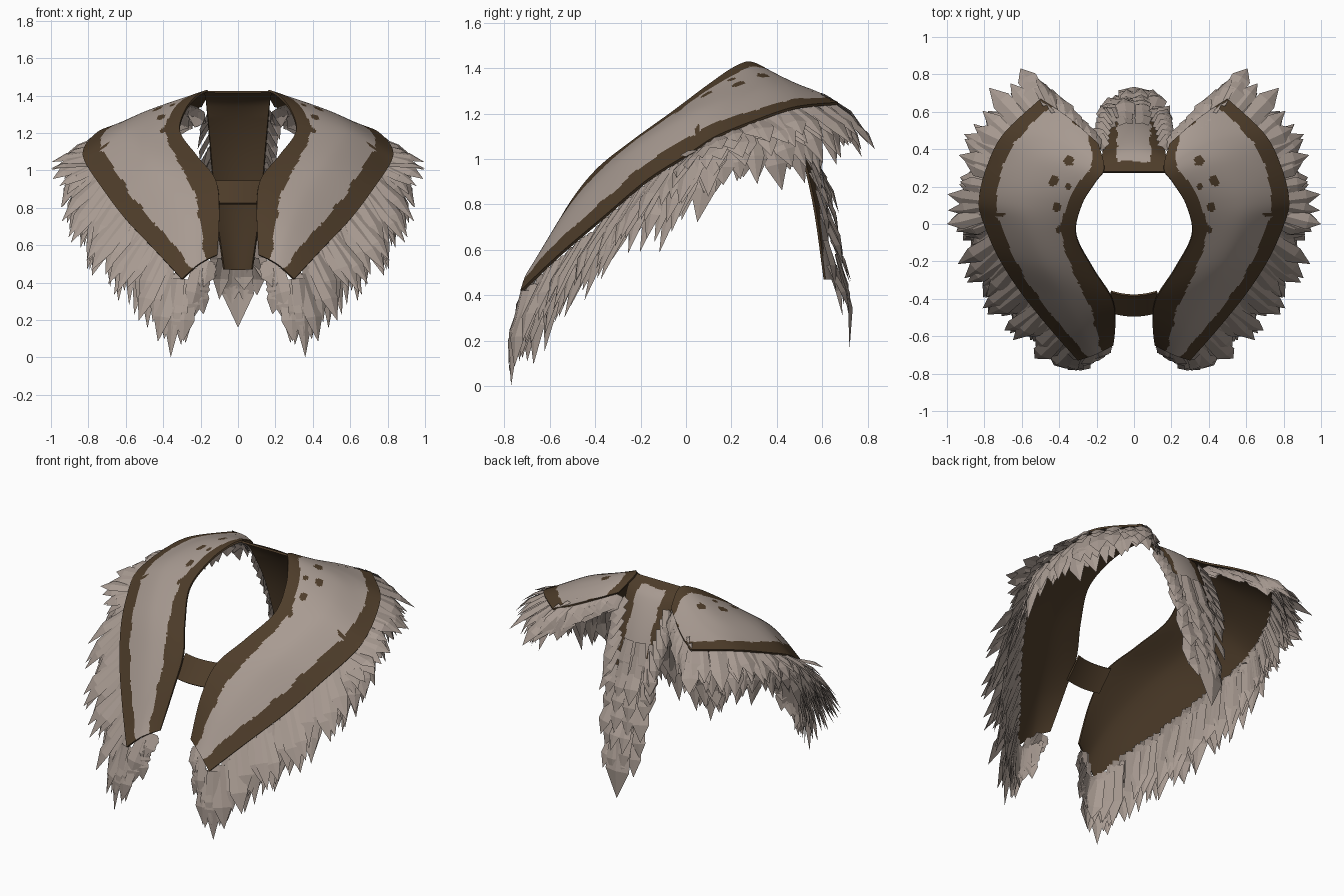
import bpy, bmesh, math, random
from mathutils import Vector, noise

random.seed(4)
cube = bpy.data.objects.get("Cube")
if cube:
    bpy.data.objects.remove(cube, do_unlink=True)


def material(name, rgb):
    mat = bpy.data.materials.new(name)
    mat.use_nodes = True
    mat.diffuse_color = (*rgb, 1)
    mat.node_tree.nodes["Principled BSDF"].inputs["Base Color"].default_value = (*rgb, 1)
    return mat


HIDE = material("pale hide", (0.39, 0.325, 0.285))
LEATHER = material("brown leather", (0.076, 0.046, 0.023))


def spline(points, t):
    """Smooth curve through the points, t from 0 to 1."""
    last = len(points) - 1
    s = min(max(t, 0), 1) * last
    i = min(int(s), last - 1)
    f = s - i
    a, b, c, d = (Vector(points[min(max(k, 0), last)]) for k in range(i - 1, i + 3))
    return b + 0.5 * f * (c - a + f * (2*a - 5*b + 4*c - d + f * (3*(b - c) + d - a)))


def finish(name, bm, mirror=False, thickness=0, smooth=False):
    mesh = bpy.data.meshes.new(name)
    bm.to_mesh(mesh)
    bm.free()
    mesh.materials.append(HIDE)
    mesh.materials.append(LEATHER)
    obj = bpy.data.objects.new(name, mesh)
    bpy.context.collection.objects.link(obj)
    bpy.ops.object.select_all(action="DESELECT")
    obj.select_set(True)
    bpy.context.view_layer.objects.active = obj
    if mirror:
        mod = obj.modifiers.new("mirror", "MIRROR")
        mod.use_mirror_merge = False
        bpy.ops.object.modifier_apply(modifier="mirror")
    if thickness:
        mod = obj.modifiers.new("lining", "SOLIDIFY")
        mod.thickness = thickness
        mod.material_offset = mod.material_offset_rim = 1
        bpy.ops.object.modifier_apply(modifier="lining")
    if smooth:
        bpy.ops.object.shade_smooth_by_angle(angle=math.radians(40))


def sheet(name, surface, is_leather, nu, nv, mirror=False):
    """Grid of quads over surface(u, v), coloured by a rule, with a leather lining."""
    bm = bmesh.new()
    rows = [[bm.verts.new(surface(i / nu, j / nv)) for i in range(nu + 1)] for j in range(nv + 1)]
    for j in range(nv):
        for i in range(nu):
            face = bm.faces.new((rows[j][i], rows[j][i+1], rows[j+1][i+1], rows[j+1][i]))
            face.material_index = int(is_leather((i + .5) / nu, (j + .5) / nv))
    finish(name, bm, mirror, 0.012, True)


# Shoulder panels: neck edge, crest and outer edge, running front to back
NECK = [(.11, -.65, .55), (.10, -.53, .78), (.12, -.4, .95), (.22, -.24, 1.08), (.31, -.06, 1.21),
        (.28, .1, 1.33), (.21, .22, 1.41), (.16, .3, 1.425), (.19, .43, 1.35)]
CREST = [(.21, -.7, .5), (.28, -.56, .71), (.37, -.4, .89), (.48, -.22, 1.05), (.57, -.01, 1.18),
         (.58, .14, 1.25), (.51, .32, 1.31), (.43, .44, 1.325), (.35, .57, 1.3)]
OUTER = [(.3, -.73, .42), (.45, -.56, .58), (.61, -.36, .75), (.73, -.17, .91), (.81, .02, 1.03),
         (.83, .13, 1.1), (.79, .3, 1.17), (.7, .48, 1.23), (.5, .67, 1.25)]
SPOTS = [(.35, .34, .027), (.43, .23, .027), (.35, .2, .016), (.41, .09, .024), (.40, -.03, .018)]


def panel_point(u, v):
    return spline([spline(edge, v) for edge in (NECK, CREST, OUTER)], u)


def panel_leather(u, v):
    p = panel_point(u, v)
    ragged = noise.noise(p * 11) * 0.018 + noise.noise(p * 40) * 0.005
    if (p - spline(OUTER, v)).length < 0.08 + 0.035 * math.sin(math.pi * v) + ragged:
        return True
    neck_width = 0.078 + 0.065 * max(0, 1 - abs(v - 0.25) * 4)
    if (p - spline(NECK, v)).length < neck_width + ragged:
        return True
    if any(math.hypot(p.x - x, p.y - y) < r + ragged * .2 for x, y, r in SPOTS):
        return True
    # Short worn streaks near the shoulder point and at the back edge
    streak = p.x > 0.69 and abs(p.y - 0.05) < 0.008
    back = 0.24 < p.x < 0.33 and abs(p.y - 0.37 - p.x * 0.55) < 0.011
    return streak or back


sheet("shoulder_panel", panel_point, panel_leather, 64, 150, mirror=True)

# Back flap hanging from the collar
FLAP = [(.18, .28, 1.425), (.17, .4, 1.35), (.15, .52, 1.12), (.125, .6, .82), (.08, .65, .47)]


def flap_point(u, v):
    half, y, z = spline(FLAP, v)
    s = 2 * u - 1
    return Vector((s * half, y - 0.035 * s * s * min(1, v * 3), z))


def flap_leather(u, v):
    p = flap_point(u, v)
    ragged = noise.noise(p * 12) * 0.015
    return v < 0.13 + ragged or abs(p.x) > 0.09 + ragged


sheet("back_flap", flap_point, flap_leather, 40, 100)


# Strap across the chest
def strap_point(u, v):
    s = 2 * u - 1
    return Vector((s * .125, -.495 + .11 * v + .02 * s * s, .825 + .12 * v))


sheet("chest_strap", strap_point, lambda u, v: True, 12, 4)


# Feathery fur made of folded pointed tufts
def tuft(bm, root, tip, side, width):
    along = tip - root
    side = (side - side.project(along)).normalized()
    up = side.cross(along).normalized()
    if up.z < 0:
        up = -up
    mid = root + along * random.uniform(.5, .68) + up * along.length * 0.05
    lift = up * width * 0.12
    r = [bm.verts.new(root + side * width * k + lift * (k == 0)) for k in (-.4, 0, .4)]
    m = [bm.verts.new(mid + side * width * k + lift * (k == 0)) for k in (-.5, 0, .5)]
    end = bm.verts.new(tip)
    for k in (0, 1):
        bm.faces.new((r[k], r[k+1], m[k+1], m[k]))
        bm.faces.new((m[k], m[k+1], end))


HEM = [(.14, -.67, .53)] + OUTER + [CREST[-1], NECK[-1]]
TIPS_HIGH = [(.2, -.73, .36), (.36, -.79, .04), (.61, -.69, .24), (.8, -.51, .45), (.92, -.29, .64),
             (.99, -.05, .9), (1, .13, 1.03), (.95, .38, 1.08), (.87, .62, 1.07), (.66, .84, 1.05),
             (.42, .7, 1.17), (.23, .53, 1.25)]
TIPS_LOW = [(.16, -.69, .42), (.24, -.75, .06), (.45, -.65, .12), (.62, -.53, .28), (.76, -.35, .44),
            (.85, -.1, .58), (.87, .08, .72), (.8, .34, .84), (.7, .57, .88), (.52, .76, 1.0),
            (.36, .65, 1.15), (.23, .5, 1.2)]

bm = bmesh.new()
LAYERS, COUNT = 5, 36
for layer in range(LAYERS):
    height = layer / (LAYERS - 1)
    for k in range(COUNT):
        t = min(max((k + random.uniform(.1, .9)) / COUNT, 0.005), 0.995)
        side = (spline(HEM, t + .01) - spline(HEM, t - .01)).normalized()
        inward = Vector((-side.y, side.x, 0))
        root = spline(HEM, t) + inward * 0.03 - Vector((0, 0, 0.012 + 0.015 * (1 - height)))
        blend = min(max(height + random.uniform(-.15, .15), 0), 1)
        tip = spline(TIPS_LOW, t).lerp(spline(TIPS_HIGH, t), blend)
        tip = root + (tip - root) * random.uniform(.66, 1.03)
        tip += side * random.uniform(-.04, .04)
        tuft(bm, root, tip, side, random.uniform(.075, .115))
# Longest tufts at the front corner and the shoulder point
tuft(bm, Vector((.32, -.71, .42)), Vector((.36, -.77, 0)), Vector((1, .5, 0)), .1)
tuft(bm, Vector((.79, .05, 1.03)), Vector((1, 0, 1.01)), Vector((0, 1, .3)), .09)
finish("fur_fringe", bm, mirror=True)

# Fur over the lower back flap, in overlapping rows that narrow to a point
bm = bmesh.new()
ROWS, ACROSS = 7, 4
for row in range(ROWS):
    v = 0.5 + 0.44 * row / (ROWS - 1)
    for k in range(ACROSS):
        s = 2 * k / (ACROSS - 1) - 1
        root = flap_point((s * .85 + 1) / 2, v) + Vector((0, .012, 0))
        drop = Vector((s * random.uniform(.04, .1) * (1.25 - v), random.uniform(.04, .1), -random.uniform(.17, .25)))
        tuft(bm, root, root + drop, Vector((1, -.3 * s, 0)), random.uniform(.075, .105))
# Side tufts along the upper flap
for k in range(7):
    for sign in (-1, 1):
        root = flap_point(.5 + .44 * sign, .3 + .06 * k) + Vector((0, .005, 0))
        drop = Vector((sign * random.uniform(.05, .08), .08, -.15))
        tuft(bm, root, root + drop, Vector((.5, sign * -.5, .4)), .075)
# Pointed end of the flap
for x, z, width in ((-.04, .33, .1), (.04, .3, .1), (0, .16, .17)):
    tuft(bm, Vector((x, .655, .58)), Vector((x * .7, .72, z)), Vector((1, 0, 0)), width)
finish("flap_fur", bm)
